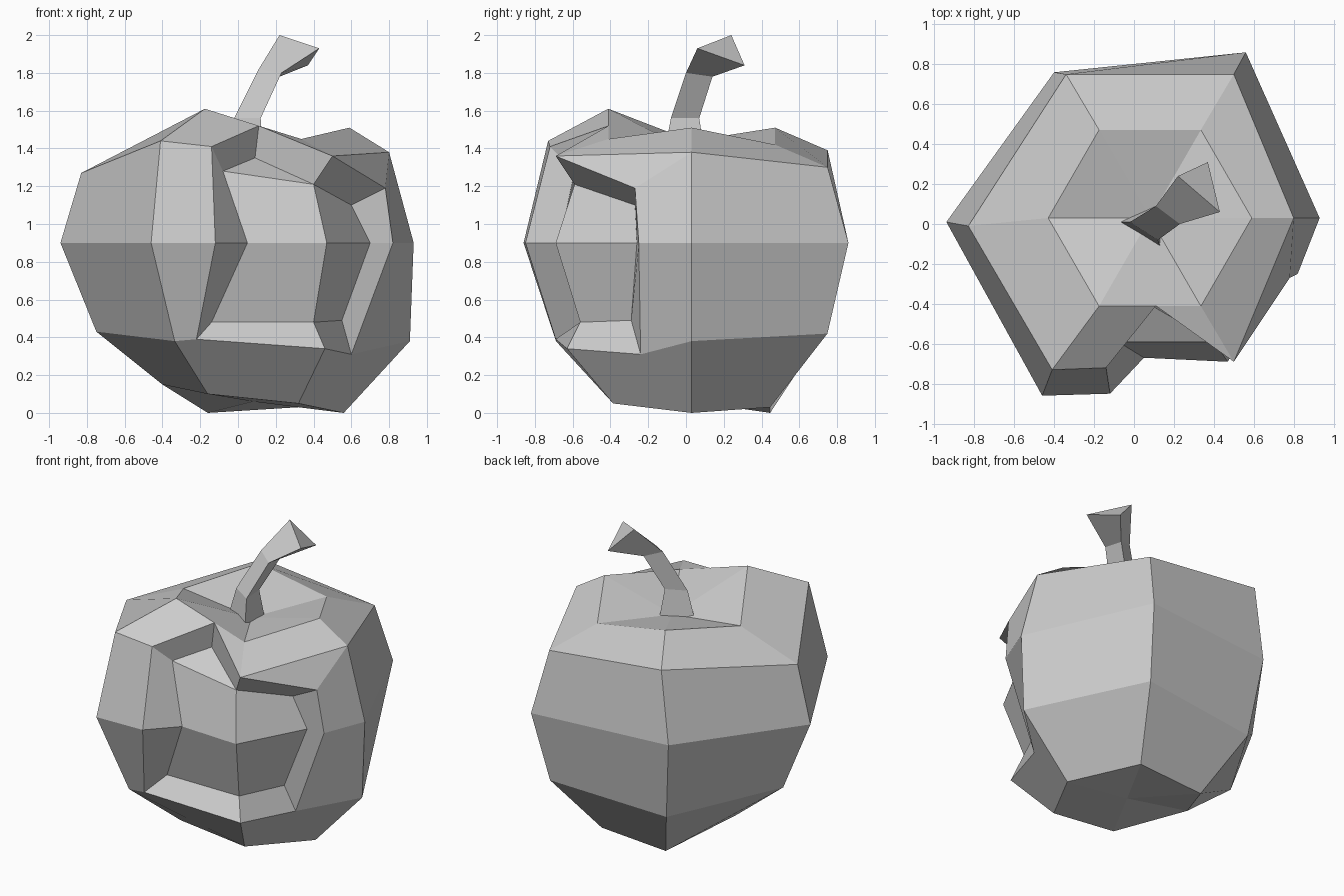
import bpy
import bmesh
from math import cos, sin, radians

default_cube = bpy.data.objects.get("Cube")
if default_cube:
    bpy.data.objects.remove(default_cube, do_unlink=True)

# One plain grey for everything
grey = bpy.data.materials.new("plain_grey")
grey.use_nodes = True
colour = (0.6, 0.6, 0.6, 1.0)
grey.diffuse_color = colour
grey.node_tree.nodes["Principled BSDF"].inputs["Base Color"].default_value = colour


def finish(bm, name):
    """Turn a bmesh into a flat shaded object."""
    bmesh.ops.recalc_face_normals(bm, faces=bm.faces)
    mesh = bpy.data.meshes.new(name)
    bm.to_mesh(mesh)
    bm.free()
    mesh.materials.append(grey)
    obj = bpy.data.objects.new(name, mesh)
    bpy.context.collection.objects.link(obj)
    return obj


def points(bm, *coords):
    return [bm.verts.new(co) for co in coords]


def strip(bm, a, b):
    """Quads between two matching rows of vertices."""
    for i in range(len(a) - 1):
        bm.faces.new((a[i], a[i + 1], b[i + 1], b[i]))


def hex_ring(bm, radius, heights):
    """Six corners, anticlockwise from the model's left (+x)."""
    return points(bm, *[(0.08 + radius * cos(radians(60 * i)),
                         0.03 + radius * sin(radians(60 * i)), z)
                        for i, z in enumerate(heights)])


def fan(bm, rim, centre):
    for a, b in zip(rim, rim[1:] + rim[:1]):
        bm.faces.new((a, b, centre))


# Fruit body: hexagonal rings from the underside to the rim of the dimple
bm = bmesh.new()
bottom = hex_ring(bm, 0.48, (0, 0.03, 0, 0.15, 0.10, 0.05))
low = hex_ring(bm, 0.83, (0.38, 0.42, 0.37, 0.43, 0.38))
low[2].co.y -= 0.06
middle = points(bm, (0.93, 0.03, 0.9), (0.56, 0.86, 0.9), (-0.4, 0.76, 0.9),
                (-0.94, 0.01, 0.9), (-0.46, -0.86, 0.9))
shoulder = points(bm, (0.8, 0.03, 1.38), (0.5, 0.75, 1.3), (-0.34, 0.75, 1.39),
                  (-0.83, -0.01, 1.27), (-0.41, -0.73, 1.44), (0.5, -0.69, 1.36))
rim = hex_ring(bm, 0.51, (1.51, 1.42, 1.51, 1.44, 1.61, 1.45))
columns = list(zip(bottom, low, middle, shoulder, rim))
for a, b in zip(columns, columns[1:]):
    strip(bm, a, b)

# Bite: lips on the skin, and three columns of the hollow between them
lip_start = points(bm, (-0.22, -0.69, 0.39), (-0.12, -0.85, 0.9), (-0.14, -0.72, 1.41))
lip_end = points(bm, (0.6, -0.24, 0.31), (0.82, -0.25, 0.9), (0.78, -0.27, 1.19))
hollow = [
    points(bm, (-0.14, -0.56, 0.48), (0.05, -0.67, 0.9), (-0.08, -0.59, 1.28)),
    points(bm, (0.4, -0.56, 0.48), (0.47, -0.69, 0.9), (0.4, -0.59, 1.21)),
    points(bm, (0.55, -0.29, 0.49), (0.7, -0.26, 0.9), (0.6, -0.27, 1.1)),
]
rows = [columns[4][1:4], lip_start, *hollow, lip_end, columns[0][1:4]]
for a, b in zip(rows, rows[1:]):
    strip(bm, a, b)

# Ledge and underside below the bite
lip_low, notch, notch_back = points(bm, (0.46, -0.63, 0.34), (0.11, -0.41, 1.52),
                                    (0.09, -0.41, 1.35))
strip(bm, [lip_start[0], lip_low, lip_end[0]], [h[0] for h in hollow])
bm.faces.new((bottom[4], bottom[5], lip_low, lip_start[0], low[4]))
bm.faces.new((bottom[5], bottom[0], low[0], lip_end[0], lip_low))

# Roof of the bite and the skin left above it
upper = [h[2] for h in hollow]
corner = shoulder[5]
for face in (
    (lip_start[2], notch, notch_back, upper[0]),
    (upper[0], notch_back, upper[1]),
    (notch, corner, upper[1], notch_back),
    (corner, lip_end[2], upper[2], upper[1]),
    (corner, shoulder[0], lip_end[2]),
    (shoulder[4], lip_start[2], notch, rim[4]),
    (notch, corner, rim[5]),
    (rim[5], corner, shoulder[0], rim[0]),
):
    bm.faces.new(face)

# Dimple on top and hollow underneath
dimple, base = points(bm, (0.08, 0.03, 1.38), (0.08, 0.03, 0.06))
fan(bm, rim[:5] + [notch, rim[5]], dimple)
fan(bm, bottom, base)
finish(bm, "fruit_body")

# Stem: a bent three-sided stalk that flares at both ends
bm = bmesh.new()
stalk = [
    points(bm, (-0.07, 0.01, 1.39), (0.13, -0.11, 1.4), (0.13, 0.1, 1.37)),
    points(bm, (-0.02, 0.01, 1.56), (0.12, -0.08, 1.56), (0.11, 0.07, 1.56)),
    points(bm, (0.11, 0.09, 1.82), (0.23, 0, 1.8), (0.22, 0.14, 1.78)),
    points(bm, (0.22, 0.24, 2), (0.43, 0.06, 1.93), (0.37, 0.31, 1.84)),
]
for a, b in zip(stalk, stalk[1:]):
    strip(bm, a + a[:1], b + b[:1])
bm.faces.new(stalk[0])
bm.faces.new(stalk[-1])
finish(bm, "stem")
